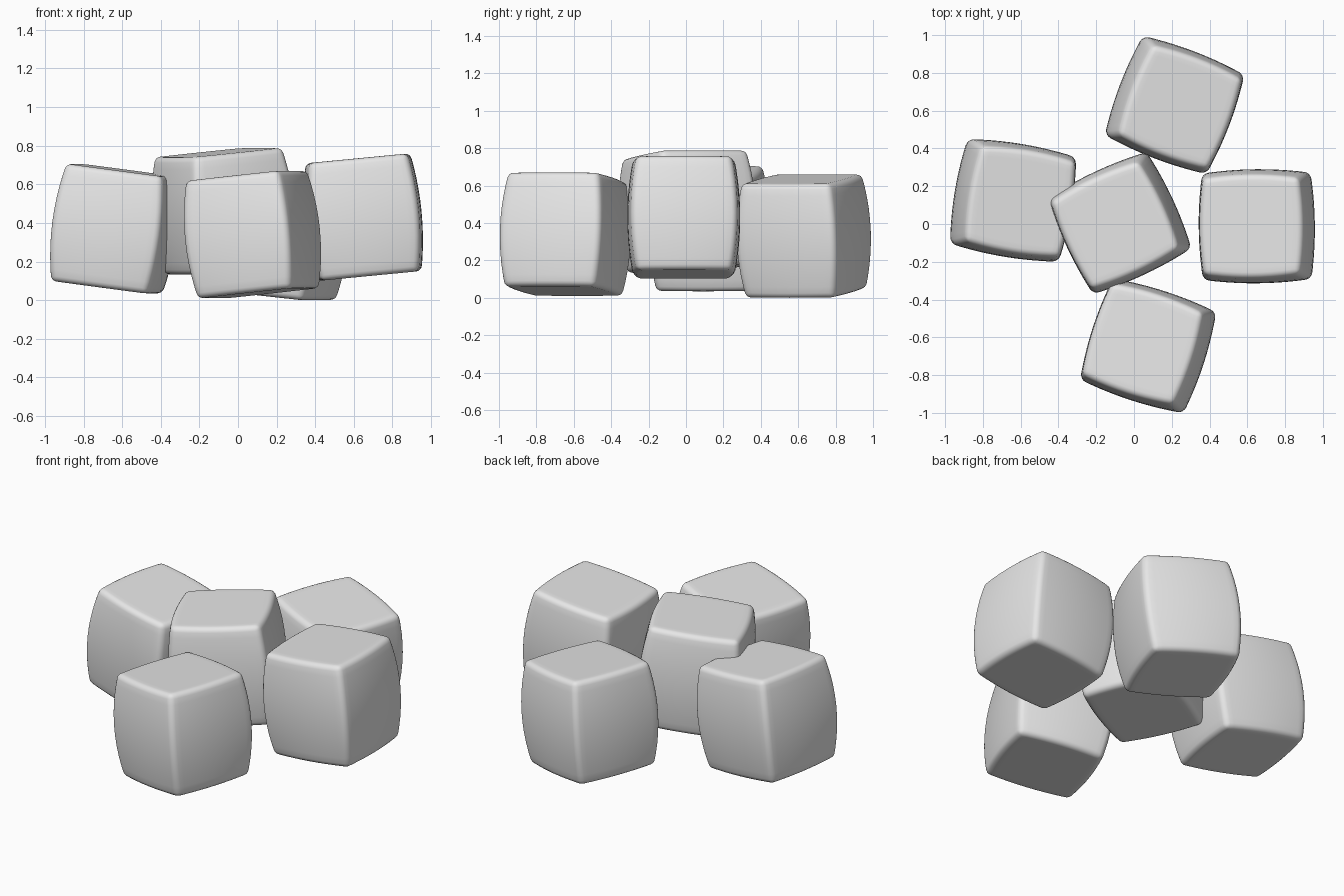
import bpy, bmesh
from math import radians
from mathutils import Matrix

if "Cube" in bpy.data.objects:
    bpy.data.objects.remove(bpy.data.objects["Cube"], do_unlink=True)

# One plain grey for every block
grey = bpy.data.materials.new("light_grey")
grey.use_nodes = True
colour = (0.8, 0.8, 0.8, 1)
grey.diffuse_color = colour
grey.node_tree.nodes["Principled BSDF"].inputs["Base Color"].default_value = colour

HALF_WIDTH = 0.302
HALF_HEIGHT = 0.306
BARREL = 0.03     # taper towards top and bottom
BOW = 0.02        # taper towards the vertical edges


def block_mesh():
    """Cube with flat ends and four outward bulging sides."""
    bm = bmesh.new()
    bmesh.ops.create_cube(bm, size=2)
    bmesh.ops.subdivide_edges(bm, edges=bm.edges[:], cuts=9, use_grid_fill=True)
    for v in bm.verts:
        x, y, z = v.co
        v.co.x = x * (HALF_WIDTH - BARREL * z * z - BOW * y * y)
        v.co.y = y * (HALF_WIDTH - BARREL * z * z - BOW * x * x)
        v.co.z = z * HALF_HEIGHT
    for f in bm.faces:
        f.smooth = True
    mesh = bpy.data.meshes.new("bulged_block")
    bm.to_mesh(mesh)
    bm.free()
    mesh.materials.append(grey)
    return mesh


def add_block(name, centre, yaw, tilt):
    ob = bpy.data.objects.new(name, mesh)
    bpy.context.collection.objects.link(ob)
    ob.matrix_world = (Matrix.Translation(centre)
                       @ Matrix.Rotation(radians(yaw), 4, 'Z')
                       @ Matrix.Rotation(radians(tilt), 4, 'Y'))
    # Soft rounded edges
    bevel = ob.modifiers.new("rounded_edges", 'BEVEL')
    bevel.width = 0.028
    bevel.segments = 4
    bevel.limit_method = 'ANGLE'
    bevel.angle_limit = radians(40)


mesh = block_mesh()

# Name, centre, yaw, tilt
add_block("centre_block", (-0.075, 0.005, 0.46), 25, -5.5)
add_block("front_block", (0.075, -0.645, 0.34), -18, -6)
add_block("back_block", (0.215, 0.63, 0.33), -21, 6)
add_block("left_block", (0.65, -0.012, 0.43), 0.5, -5.5)
add_block("right_block", (-0.64, 0.125, 0.37), -9.5, 7.5)
